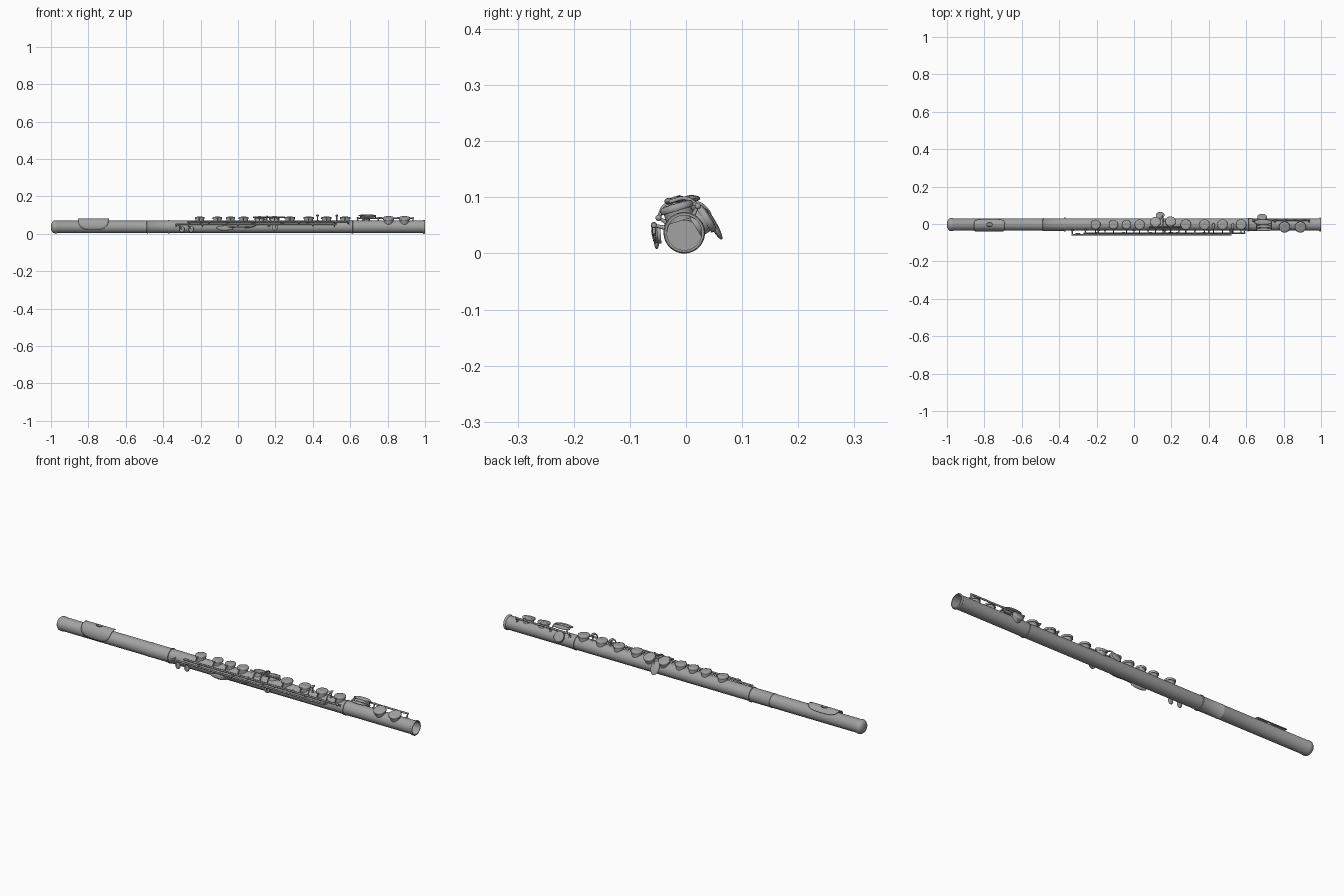
import bpy, bmesh, math
from math import sin, cos, pi, radians
from mathutils import Matrix, Vector

if "Cube" in bpy.data.objects:
    bpy.data.objects.remove(bpy.data.objects["Cube"])

CY, CZ = -0.003, 0.037          # axis of the tube
metal = bpy.data.materials.new("dark_metal")
metal.diffuse_color = (.36, .36, .36, 1)
metal.use_nodes = True
metal.node_tree.nodes["Principled BSDF"].inputs["Base Color"].default_value = metal.diffuse_color


def P(x, deg, d):
    """Point at x, angle from straight up (positive = back), distance from axis."""
    a = radians(deg)
    return Vector((x, CY + d * sin(a), CZ + d * cos(a)))


def add_object(name, data, matrix=Matrix()):
    data.materials.append(metal)
    ob = bpy.data.objects.new(name, data)
    ob.matrix_world = matrix
    bpy.context.collection.objects.link(ob)
    return ob


def add_mesh(name, bm, matrix=Matrix()):
    bmesh.ops.remove_doubles(bm, verts=bm.verts, dist=1e-6)
    bmesh.ops.recalc_face_normals(bm, faces=bm.faces)
    me = bpy.data.meshes.new(name)
    bm.to_mesh(me)
    bm.free()
    return add_object(name, me, matrix)


def lathe(name, profile, matrix, n=32):
    """Spin (height, radius) pairs about local z."""
    bm = bmesh.new()
    vs = [bm.verts.new((r, 0, h)) for h, r in profile]
    es = [bm.edges.new(p) for p in zip(vs, vs[1:])]
    bmesh.ops.spin(bm, geom=vs + es, cent=(0, 0, 0), axis=(0, 0, 1),
                   angle=2 * pi, steps=n, use_merge=False)
    return add_mesh(name, bm, matrix)


def wire(name, points, r, smooth=False):
    """Round bar through points."""
    cu = bpy.data.curves.new(name, 'CURVE')
    cu.dimensions = '3D'
    cu.bevel_depth = r
    cu.bevel_resolution = 3
    cu.use_fill_caps = True
    if smooth:
        sp = cu.splines.new('BEZIER')
        sp.bezier_points.add(len(points) - 1)
        for b, p in zip(sp.bezier_points, points):
            b.co = p
            b.handle_left_type = b.handle_right_type = 'AUTO'
        cu.resolution_u = 6
    else:
        sp = cu.splines.new('POLY')
        sp.points.add(len(points) - 1)
        for b, p in zip(sp.points, points):
            b.co = (*p, 1)
    return add_object(name, cu)


def ball(name, loc, size, rot=Matrix()):
    bm = bmesh.new()
    bmesh.ops.create_uvsphere(bm, u_segments=20, v_segments=12, radius=1)
    return add_mesh(name, bm, Matrix.Translation(loc) @ rot @ Matrix.Diagonal((*size, 1)))


def radial(x, deg):
    """Frame whose z points away from the tube axis."""
    return Matrix.Translation((x, CY, CZ)) @ Matrix.Rotation(radians(-deg), 4, 'X')


# Hollow main tube with rounded crown, joint sleeves and end bead
axis_x = Matrix.Translation((0, CY, CZ)) @ Matrix.Rotation(pi / 2, 4, 'Y')
lathe("tube", [
    (-1, 0), (-.999, .014), (-.994, .026), (-.986, .033), (-.978, .035), (-.970, .035),
    (-.966, .033), (-.488, .033), (-.487, .0345), (-.483, .0345), (-.482, .0335),
    (-.374, .0335), (-.373, .0365), (-.367, .0365), (-.366, .033),
    (.606, .033), (.607, .0362), (.613, .0362), (.614, .034), (.655, .0335), (.66, .033),
    (.988, .033), (.990, .0355), (.994, .037), (.998, .0365), (1, .035),
    (1, .031), (-.95, .031), (-.95, 0)], axis_x, 48)

# Lip plate: polar sheet from the blow hole out to a rounded outline
bm = bmesh.new()
N, rings = 64, []
for t in [-1, 0, .12, .25, .4, .55, .7, .85, 1]:
    ring = []
    for i in range(N):
        th = 2 * pi * i / N
        c, s = cos(th), sin(th)
        k = max(t, 0)
        ox = .083 * math.copysign(abs(c) ** .6, c)
        oa = (.85 if s > 0 else 2.05) * math.copysign(abs(s) ** .75, s)
        x = .017 * c * (1 - k) + ox * k
        a = .25 * s * (1 - k) + oa * k
        d = .0365 + .0095 * math.exp(-(a / .95) ** 2)
        if t < 0:
            d = .033
        ring.append(bm.verts.new(P(-.773 + x, math.degrees(a), d)))
    rings.append(ring)
for r0, r1 in zip(rings, rings[1:]):
    for i in range(N):
        j = (i + 1) % N
        bm.faces.new((r0[i], r0[j], r1[j], r1[i]))
plate = add_mesh("lip_plate", bm)
mod = plate.modifiers.new("thickness", 'SOLIDIFY')
mod.thickness = .003


# Padded key cups on tone hole chimneys
def key(x, deg, r):
    m = radial(x, deg)
    lathe("tone_hole", [(.022, r * .85), (.042, r * .85)], m)
    lathe("key_cup", [(.041, 0), (.041, r * .95), (.043, r), (.050, r), (.052, r * .94),
                      (.0535, r * .75), (.0545, r * .5), (.0540, r * .25), (.0535, 0)], m)


main_keys = [(-.205, 0, .026), (-.11, 0, .025), (-.04, 0, .025), (.03, 0, .027),
             (.115, 17, .028), (.195, 20, .028), (.277, 0, .028), (.377, 0, .028),
             (.473, 0, .028), (.573, 0, .028)]
for x, deg, r in main_keys:
    key(x, deg, r)
    # Arm from cup rim to the front rod
    wire("key_arm", [P(x, deg - 25, .053), P(x, min(deg - 32, -30), .056), P(x, -60, .053)],
         .003, True)
for x in (.805, .89):
    key(x, -17, .030)
    wire("foot_key_arm", [P(x, 8, .053), P(x, 18, .054), P(x, 27, .053)], .003, True)
key(.685, 58, .026)
wire("foot_side_arm", [P(.685, 40, .054), P(.685, 33, .055), P(.685, 25, .054)], .003, True)

# Front rods with joint collars
rods = [("main_rod", -60, .053, -.27, .59), ("trill_rod", -76, .056, -.33, .52),
        ("foot_rod", 27, .053, .64, .935)]
for name, deg, d, x0, x1 in rods:
    wire(name, [P(x0, deg, d), P(x1, deg, d)], .0042)
    for i in range(6):
        x = x0 + (x1 - x0) * (i + .5) / 6
        wire(name + "_collar", [P(x - .008, deg, d), P(x + .008, deg, d)], .0048)


# Ball-headed posts on small bases
def post(x, deg, top, r=.0055):
    lathe("post", [(.030, .008), (.035, .008), (.036, .004), (top - .006, .0028),
                   (top, .0028)], radial(x, deg), 12)
    ball("post_ball", P(x, deg, top), (r, r, r))


for x in (-.26, -.155, .075, .24, .325, .52, .59):
    post(x, -60, .053)
for x in (-.33, -.19, .0, .165, .40, .515):
    post(x, -76, .056)
for x in (.64, .75, .935):
    post(x, 27, .053)
# Tall posts rising between the right-hand keys
for x in (.425, .528):
    post(x, -8, .062)
    wire("trill_arm", [P(x, -8, .058), P(x, -35, .060), P(x, -60, .054)], .003, True)
    ball("trill_touch", P(x, -8, .061), (.008, .016, .005))

# Side lever paddle on the back
ball("back_paddle", P(.14, 71, .053), (.023, .034, .0065),
     Matrix.Rotation(radians(-60), 4, 'X'))
wire("back_paddle_arm", [P(.14, 75, .055), P(.155, 35, .058), P(.155, 0, .057),
                         P(.155, -35, .057), P(.155, -60, .053)], .0035, True)

# Lever bar lying in front of the two offset keys
wire("offset_key_bar", [P(.08, -14, .054), P(.25, -14, .054)], .004)

# Small cups and touches hanging on the front
for x in (-.30, -.25):
    wire("thumb_arm", [P(x - .02, -76, .056), P(x - .012, -88, .056), P(x, -105, .053)],
         .003, True)
    ball("thumb_touch", P(x, -105, .051), (.014, .005, .016))
ball("front_paddle", P(-.07, -97, .052), (.045, .005, .013))
wire("front_lever", [P(-.07, -96, .053), P(.0, -90, .053), P(.08, -88, .054),
                     P(.10, -76, .056)], .0035, True)
wire("front_cup_arm", [P(.20, -76, .056), P(.20, -92, .054)], .003)
lathe("front_cup", [(.042, 0), (.042, .016), (.048, .016), (.051, .011), (.052, 0)],
      radial(.197, -94), 24)

# Foot rollers and touch plate
for i, y in enumerate((-.030, -.013)):
    ball("foot_roller", (.695, y, .093 + .004 * i), (.042, .0085, .006))
for x in (.655, .735):
    wire("foot_lever", [(x, -.030, .092), (x, 0, .098), P(x, 27, .054)], .0035, True)
ball("foot_touch", (.69, .010, .098), (.047, .015, .006))

# Smooth shading with crisp edges
bpy.ops.object.select_all(action='DESELECT')
for ob in bpy.data.objects:
    if ob.type == 'MESH':
        ob.select_set(True)
        bpy.context.view_layer.objects.active = ob
bpy.ops.object.shade_smooth_by_angle(angle=radians(45))
